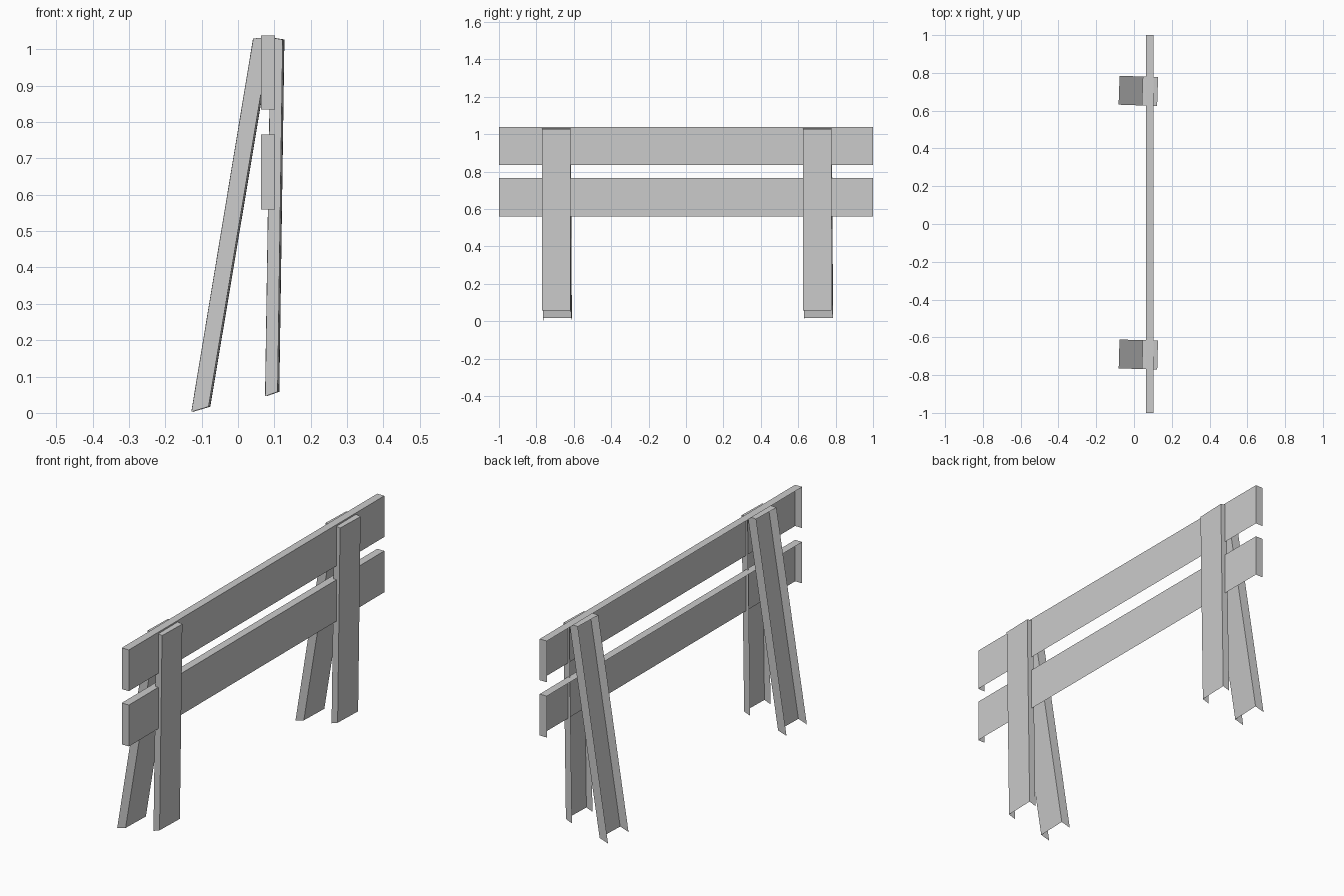
import bpy
import bmesh
from mathutils import Matrix, Vector

if "Cube" in bpy.data.objects:
    bpy.data.objects.remove(bpy.data.objects["Cube"])


def pressed_plank(name, profile, y_mid, half_width, yaw=0.0):
    """Thin shell with top, outer face and side walls; open at the back and bottom.
    profile (x, z): back-bottom, back-top, outer-top, outer-bottom."""
    bm = bmesh.new()
    near, far = [[bm.verts.new((x, y, z)) for x, z in profile]
                 for y in (y_mid - half_width, y_mid + half_width)]
    # side walls
    bm.faces.new(near)
    bm.faces.new(list(reversed(far)))
    # top and outer face
    for i in (1, 2):
        bm.faces.new((near[i], far[i], far[i + 1], near[i + 1]))
    bmesh.ops.rotate(bm, verts=bm.verts, cent=Vector((0.1, y_mid, 0)),
                     matrix=Matrix.Rotation(yaw, 3, 'Z'))
    # point normals outward
    centre = sum((v.co for v in bm.verts), Vector()) / len(bm.verts)
    for f in bm.faces:
        f.normal_update()
        if f.normal.dot(f.calc_center_median() - centre) < 0:
            f.normal_flip()
    mesh = bpy.data.meshes.new(name)
    bm.to_mesh(mesh)
    bm.free()
    obj = bpy.data.objects.new(name, mesh)
    bpy.context.collection.objects.link(obj)
    return obj


# horizontal boards
for name, z0, z1 in (("upper_board", 0.834, 1.038), ("lower_board", 0.56, 0.765)):
    pressed_plank(name, [(0.063, z0), (0.063, z1), (0.102, z1), (0.102, z0)], 0, 1.0)

# leg pairs: sloping brace leg and near-upright leg, each slightly turned
brace = [(-0.126, 0.003), (0.044, 1.03), (0.091, 1.032), (-0.079, 0.017)]
upright = [(0.077, 0.046), (0.092, 1.032), (0.125, 1.027), (0.111, 0.058)]
for side, y, yaw in (("left", -0.693, -0.028), ("right", 0.702, -0.035)):
    pressed_plank("brace_leg_" + side, brace, y, 0.0765, yaw)
    pressed_plank("upright_leg_" + side, upright, y, 0.0765, yaw)
